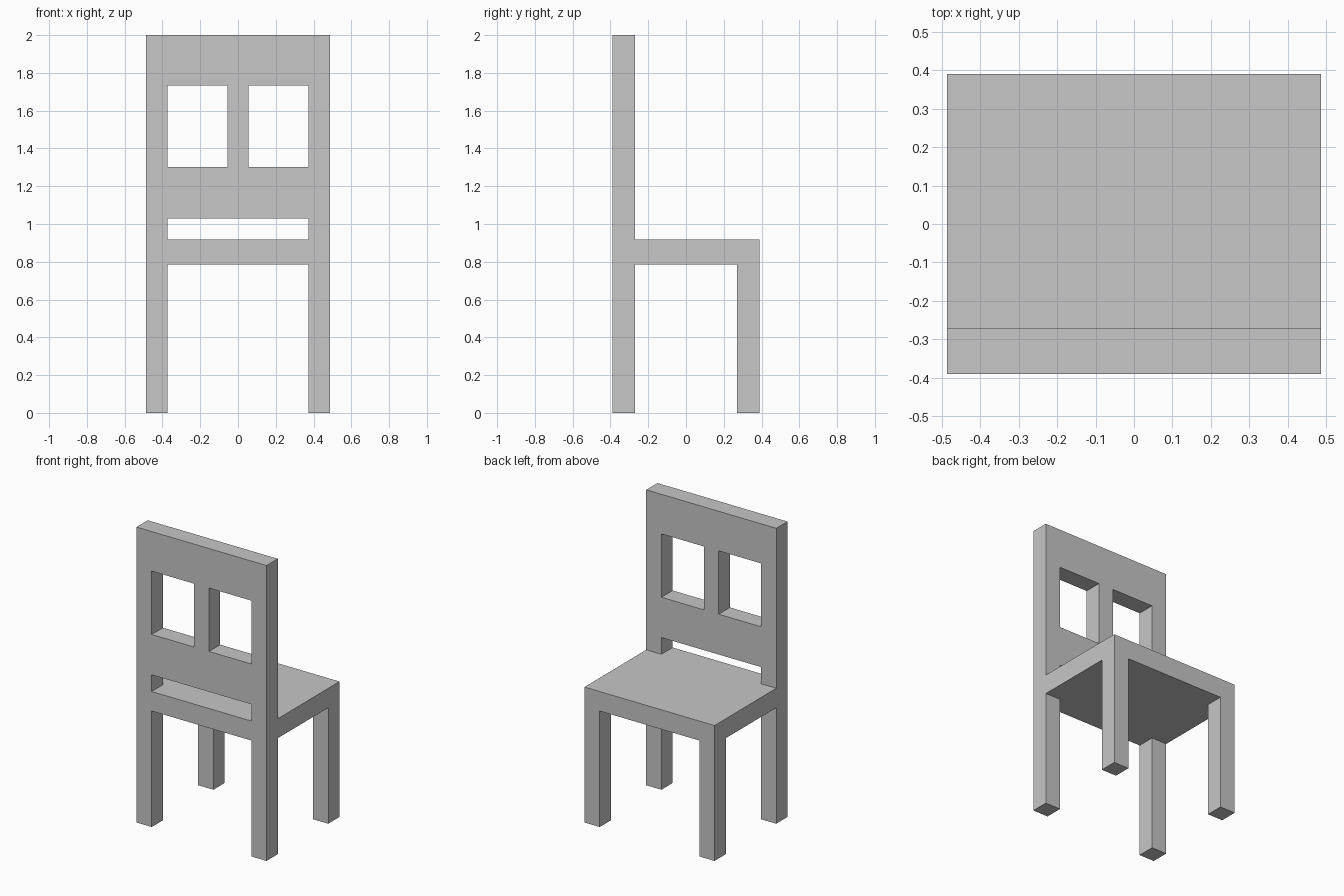
import bpy
import bmesh

cube = bpy.data.objects.get("Cube")
if cube:
    bpy.data.objects.remove(cube, do_unlink=True)

grey = bpy.data.materials.new("plain_grey")
grey.use_nodes = True
COLOUR = (0.57, 0.57, 0.57, 1)
grey.diffuse_color = COLOUR
grey.node_tree.nodes["Principled BSDF"].inputs["Base Color"].default_value = COLOUR

# Overall half sizes and the inner edges of legs and posts
W, D = 0.487, 0.39
WI, DI = 0.373, 0.27
TOP = 2.0
SEAT_LOW, SEAT_TOP = 0.785, 0.917


def box(name, x, y, z):
    """Flat-sided block given its (low, high) range on each axis."""
    bm = bmesh.new()
    bmesh.ops.create_cube(bm, size=1)
    for v in bm.verts:
        v.co = [r[0] if c < 0 else r[1] for c, r in zip(v.co, (x, y, z))]
    mesh = bpy.data.meshes.new(name)
    bm.to_mesh(mesh)
    bm.free()
    mesh.materials.append(grey)
    obj = bpy.data.objects.new(name, mesh)
    bpy.context.collection.objects.link(obj)
    return obj


back = (-D, -DI)

# Legs, and the posts that carry the backrest
for side, x in (("left", (WI, W)), ("right", (-W, -WI))):
    box(f"{side}_leg", x, (DI, D), (0, SEAT_LOW))
    box(f"{side}_back_post", x, back, (0, TOP))

# Seat: main slab plus the strip between the back posts
box("seat", (-W, W), (-DI, D), (SEAT_LOW, SEAT_TOP))
box("seat_back_strip", (-WI, WI), back, (SEAT_LOW, SEAT_TOP))

# Backrest: rails and the bar between the two openings
box("lower_rail", (-WI, WI), back, (1.03, 1.303))
box("middle_bar", (-0.056, 0.056), back, (1.303, 1.732))
box("top_rail", (-WI, WI), back, (1.732, TOP))
